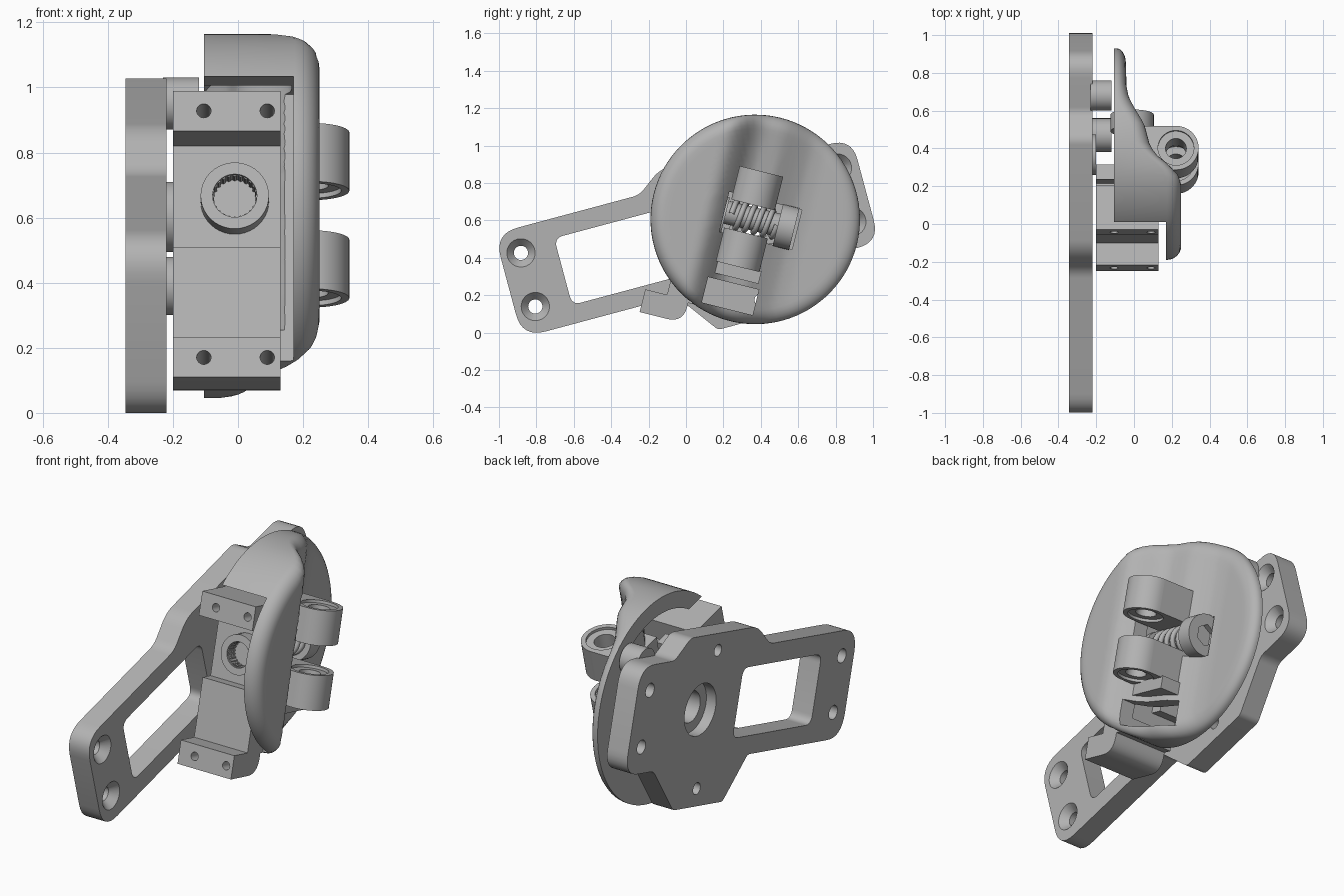
import bpy, bmesh, math
from mathutils import Matrix, Vector

if "Cube" in bpy.data.objects:
    bpy.data.objects.remove(bpy.data.objects["Cube"])

gray = bpy.data.materials.new("plain_gray")
gray.use_nodes = True
gray.diffuse_color = (0.45, 0.45, 0.45, 1)
gray.node_tree.nodes["Principled BSDF"].inputs["Base Color"].default_value = (0.45, 0.45, 0.45, 1)

# Frames: the base plate tilts up to the back, the head assembly tilts down
PLATE = Matrix.Rotation(math.radians(15), 4, 'X')
HEAD = Matrix.Translation((0, 0.37, 0.605)) @ Matrix.Rotation(math.radians(-14), 4, 'X')


def finish(name, bm):
    bmesh.ops.recalc_face_normals(bm, faces=bm.faces)
    me = bpy.data.meshes.new(name)
    bm.to_mesh(me)
    bm.free()
    ob = bpy.data.objects.new(name, me)
    bpy.context.collection.objects.link(ob)
    me.materials.append(gray)
    return ob


def box(name, lo, hi):
    bm = bmesh.new()
    bmesh.ops.create_cube(bm, size=1)
    for v in bm.verts:
        v.co = Vector([(a + b) / 2 + c * (b - a) for a, b, c in zip(lo, hi, v.co)])
    return finish(name, bm)


def rod(name, axis, centre, r1, depth, r2=None, seg=40):
    bm = bmesh.new()
    bmesh.ops.create_cone(bm, cap_ends=True, segments=seg, radius1=r1,
                          radius2=r1 if r2 is None else r2, depth=depth)
    turn = {'X': Matrix.Rotation(math.pi / 2, 4, 'Y'), 'Y': Matrix.Rotation(-math.pi / 2, 4, 'X'),
            'Z': Matrix()}[axis]
    bm.transform(Matrix.Translation(centre) @ turn)
    return finish(name, bm)


def prism(name, corners, x0, x1):
    """Extrude (y, z, corner radius) corners along x, rounding each corner."""
    pts = []
    for i, (y, z, r) in enumerate(corners):
        c = Vector((y, z))
        a = (Vector(corners[i - 1][:2]) - c).normalized() * r
        b = (Vector(corners[(i + 1) % len(corners)][:2]) - c).normalized() * r
        steps = 8 if r else 0
        for k in range(steps + 1):
            t = k / steps if steps else 0
            pts.append(c + a * (1 - t) ** 2 + b * t ** 2)
    bm = bmesh.new()
    f = bm.faces.new([bm.verts.new((x0, p.x, p.y)) for p in pts])
    ext = bmesh.ops.extrude_face_region(bm, geom=[f])
    bmesh.ops.translate(bm, vec=(x1 - x0, 0, 0),
                        verts=[g for g in ext["geom"] if isinstance(g, bmesh.types.BMVert)])
    return finish(name, bm)


def combine(ob, other, mode='DIFFERENCE'):
    mod = ob.modifiers.new("cut", 'BOOLEAN')
    mod.operation, mod.object, mod.solver = mode, other, 'EXACT'
    bpy.context.view_layer.objects.active = ob
    bpy.ops.object.modifier_apply(modifier=mod.name)
    bpy.data.objects.remove(other)


def place(ob, frame):
    ob.matrix_world = frame
    bpy.ops.object.select_all(action='DESELECT')
    ob.select_set(True)
    bpy.context.view_layer.objects.active = ob
    bpy.ops.object.shade_smooth_by_angle(angle=math.radians(35))


# Base plate with arm window and countersunk holes
plate = prism("base_plate", [
    (-0.853, 0.2, 0.13), (0.0, 0.2, 0.02), (0.17, -0.03, 0.02), (0.62, -0.03, 0.02),
    (0.86, 0.2, 0.03), (1.125, 0.2, 0.12), (1.125, 0.775, 0.12), (0.82, 0.775, 0.03),
    (0.7, 0.882, 0.03), (0.09, 0.88, 0.06), (-0.05, 0.775, 0.04), (-0.853, 0.775, 0.13)], -0.345, -0.22)
combine(plate, prism("window", [(-0.55, 0.3, 0.05), (0.165, 0.3, 0.05),
                                (0.165, 0.67, 0.05), (-0.55, 0.67, 0.05)], -0.5, 0))
for u in (-0.742, 1.01):
    for v in (0.343, 0.64):
        combine(plate, rod("hole", 'X', (-0.3, u, v), 0.038, 0.4))
        combine(plate, rod("sink", 'X', (-0.24, u, v), 0.036, 0.05, 0.08))
for v in (0.065, 0.79):
    combine(plate, rod("hole", 'X', (-0.3, 0.43, v), 0.032, 0.4))
combine(plate, rod("bore", 'X', (-0.345, 0.51, 0.487), 0.14, 0.12))
combine(plate, rod("bore", 'X', (-0.3, 0.51, 0.487), 0.085, 0.4))
place(plate, PLATE)

# Hub and standoffs on the inner side of the plate
hub = rod("hub", 'X', (-0.215, 0.51, 0.487), 0.108, 0.03)
combine(hub, rod("bore", 'X', (-0.215, 0.51, 0.487), 0.085, 0.2))
place(hub, PLATE)
for name, u, v, r in (("upper_standoff", 0.903, 0.742, 0.08), ("lower_standoff", 0.555, 0.255, 0.09)):
    place(rod(name, 'X', (-0.175, u, v), r, 0.11), PLATE)

# Round head: a shell whose outer face steps down across its width
STEPS = [(-0.6, 0.25), (-0.265, 0.25), (-0.225, 0.235), (-0.175, 0.185), (-0.125, 0.12), (-0.075, 0.085),
         (0.04, 0.055), (0.14, 0.0), (0.2, -0.028), (0.27, -0.04), (0.6, -0.045)]


def height(d):
    for (a, fa), (b, fb) in zip(STEPS, STEPS[1:]):
        if d <= b:
            return fa + (fb - fa) * (d - a) / (b - a)
    return STEPS[-1][1]


def dome(name, radius, base, sink, fillet, seg=96, rings=18):
    flat = radius - fillet
    radii = [flat * (k + 1) / rings for k in range(rings)]
    if fillet:
        radii += [flat + fillet * math.sin(math.pi * k / 12) for k in range(1, 7)]
    bm = bmesh.new()
    loops = []
    for r in radii:
        loop = []
        for s in range(seg):
            a = 2 * math.pi * s / seg
            y, z = r * math.cos(a), r * math.sin(a)
            drop = fillet - math.sqrt(max(0, fillet ** 2 - max(0, r - flat) ** 2))
            top = height(y) - sink
            limit = min(1, (top - base) * 0.8 / fillet) if fillet else 1
            loop.append(bm.verts.new((top - drop * limit, y, z)))
        loops.append(loop)
    loops.append([bm.verts.new((base, v.co.y, v.co.z)) for v in loops[-1]])
    centre = bm.verts.new((height(0) - sink, 0, 0))
    for s in range(seg):
        t = (s + 1) % seg
        bm.faces.new((centre, loops[0][s], loops[0][t]))
        for a, b in zip(loops, loops[1:]):
            bm.faces.new((a[s], b[s], b[t], a[t]))
    bm.faces.new(loops[-1])
    return finish(name, bm)


# The skirt stays above the bracket, and opens at the front for it
head = dome("round_head", 0.56, -0.105, 0, 0.075)
combine(head, box("front_cut", (-0.3, -0.7, -0.7), (0.17, -0.22, 0.33)))
combine(head, dome("cavity", 0.47, -0.25, 0.085, 0))
combine(head, box("worm_window", (-0.3, -0.17, -0.11), (0.4, 0.23, 0.11)))
combine(head, box("lower_window", (-0.3, -0.17, -0.5), (0.4, 0.11, -0.36)))
place(head, HEAD)

# Hinge lugs with grooved bores
for name, q in (("upper_lug", 0.165), ("lower_lug", -0.175)):
    lug = rod(name, 'Z', (0.222, -0.03, q), 0.12, 0.185, seg=56)
    combine(lug, box("root", (-0.02, -0.15, q - 0.0925), (0.222, 0.09, q + 0.0925)), 'UNION')
    combine(lug, rod("bore", 'Z', (0.222, -0.03, q), 0.055, 0.4))
    for side in (-1, 1):
        combine(lug, rod("recess", 'Z', (0.222, -0.03, q + side * 0.0925), 0.095, 0.03))
    place(lug, HEAD)
place(box("lower_pad", (-0.02, -0.14, -0.33), (0.14, 0.1, -0.26)), HEAD)

# Worm screw between the lugs
place(rod("worm_core", 'Y', (-0.01, 0.0, 0), 0.062, 0.36), HEAD)
knob = rod("worm_head", 'Y', (-0.01, 0.17, 0), 0.115, 0.09)
combine(knob, rod("socket", 'Y', (-0.01, 0.21, 0), 0.06, 0.08, seg=6))
place(knob, HEAD)
curve = bpy.data.curves.new("worm_thread", 'CURVE')
curve.dimensions, curve.bevel_depth, curve.bevel_resolution = '3D', 0.015, 2
spline = curve.splines.new('POLY')
turns, n = 5, 120
spline.points.add(n)
for k, p in enumerate(spline.points):
    a = 2 * math.pi * turns * k / n
    p.co = (-0.01 + 0.07 * math.cos(a), -0.13 + 0.25 * k / n, 0.07 * math.sin(a), 1)
curve.materials.append(gray)
thread = bpy.data.objects.new("worm_thread", curve)
bpy.context.collection.objects.link(thread)
thread.matrix_world = HEAD

# Splined socket tube facing the front
tube = rod("splined_tube", 'Y', (-0.01, -0.26, -0.025), 0.105, 0.2)
combine(tube, rod("bore", 'Y', (-0.01, -0.36, -0.025), 0.068, 0.3))
place(tube, HEAD)
for k in range(24):
    a = 2 * math.pi * k / 24
    c = (-0.01 + 0.07 * math.cos(a), -0.28, -0.025 + 0.07 * math.sin(a))
    place(rod(f"spline_tooth_{k}", 'Y', c, 0.007, 0.14, seg=6), HEAD)

# Bracket body and its two drilled flanges, the lower one rounded at its rear
place(box("bracket_lower_body", (-0.2, -0.36, -0.52), (0.13, -0.19, -0.19)), HEAD)
place(box("bracket_upper_body", (-0.2, -0.29, -0.2), (0.13, -0.19, 0.16)), HEAD)
place(box("bracket_rear_body", (-0.2, -0.2, -0.36), (-0.04, -0.12, 0.25)), HEAD)
for name, q0, q1, r in (("top_flange", 0.15, 0.277, 0), ("bottom_flange", -0.63, -0.505, 0.09)):
    flange = prism(name, [(-0.48, q0, 0), (-0.24, q0, r), (-0.24, q1, 0), (-0.48, q1, 0)], -0.2, 0.13)
    for x in (-0.105, 0.09):
        combine(flange, rod("hole", 'Y', (x, -0.45, (q0 + q1) / 2), 0.022, 0.3))
    place(flange, HEAD)
